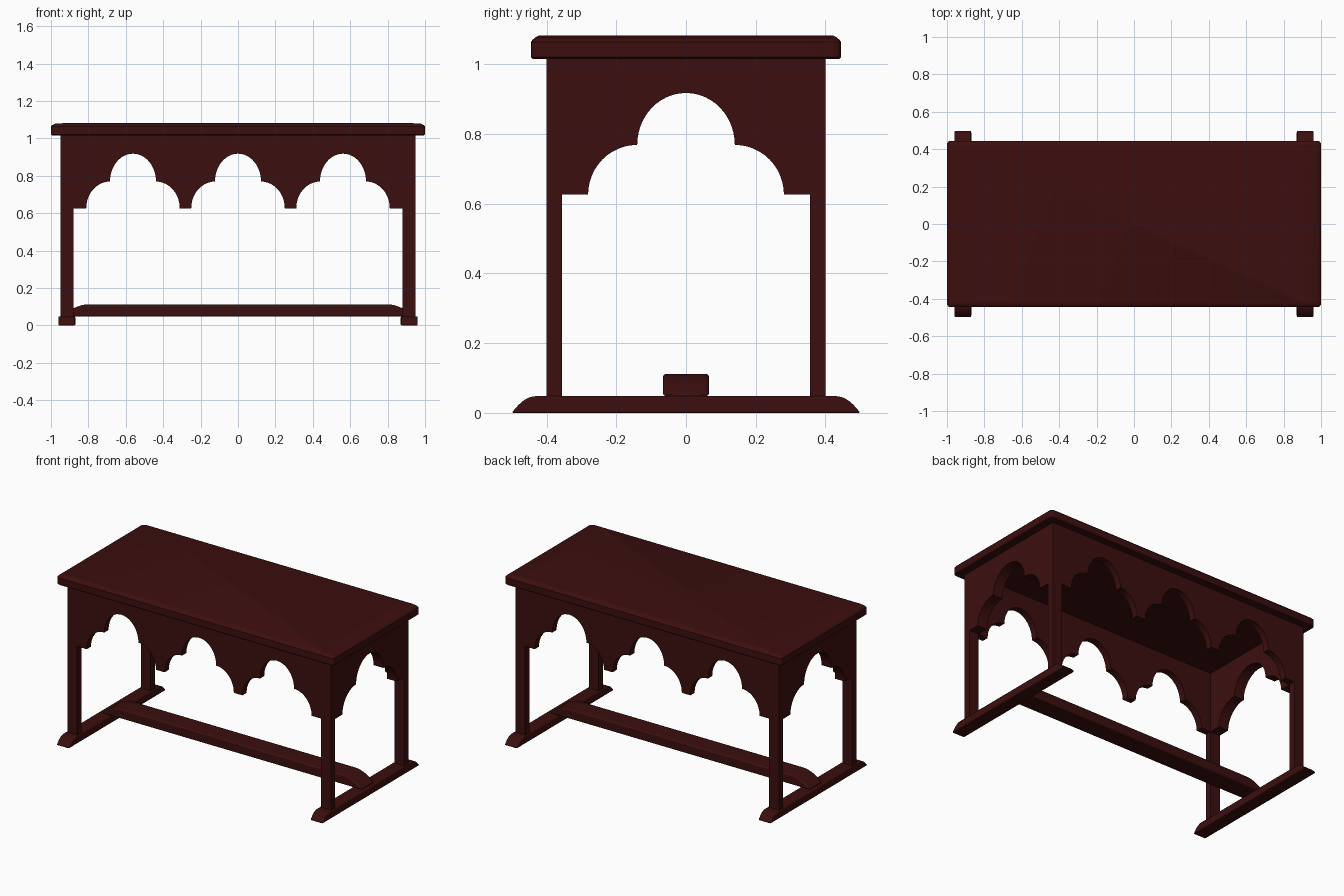
import bpy, bmesh, math
from mathutils import Vector

if "Cube" in bpy.data.objects:
    bpy.data.objects.remove(bpy.data.objects["Cube"])

wood = bpy.data.materials.new("dark red wood")
wood.diffuse_color = (0.045, 0.0045, 0.0045, 1)
wood.use_nodes = True
wood.node_tree.nodes["Principled BSDF"].inputs["Base Color"].default_value = wood.diffuse_color


def finish(name, bm, bevel=0):
    bmesh.ops.recalc_face_normals(bm, faces=bm.faces)
    me = bpy.data.meshes.new(name)
    bm.to_mesh(me)
    bm.free()
    me.materials.append(wood)
    ob = bpy.data.objects.new(name, me)
    bpy.context.collection.objects.link(ob)
    bpy.ops.object.select_all(action='DESELECT')
    ob.select_set(True)
    bpy.context.view_layer.objects.active = ob
    bpy.ops.object.shade_smooth_by_angle(angle=math.radians(30))
    if bevel:
        m = ob.modifiers.new("soft edges", 'BEVEL')
        m.width, m.segments, m.limit_method = bevel, 2, 'ANGLE'
    return ob


def slab(name, outline, axis, a, b, bevel=0):
    """Extrude an outline of (along, z) points from a to b across the given axis."""
    bm = bmesh.new()
    place = (lambda u, z: (u, a, z)) if axis == 'y' else (lambda u, z: (a, u, z))
    face = bm.faces.new([bm.verts.new(place(u, z)) for u, z in outline])
    res = bmesh.ops.extrude_face_region(bm, geom=[face])
    verts = [g for g in res['geom'] if isinstance(g, bmesh.types.BMVert)]
    step = Vector((0, b - a, 0)) if axis == 'y' else Vector((b - a, 0, 0))
    bmesh.ops.translate(bm, verts=verts, vec=step)
    return finish(name, bm, bevel)


LOW, MID, PEAK, TOP = 0.626, 0.769, 0.918, 1.02


def trefoil(cx, inner, outer, n=12):
    """Three-lobed arch from left to right: quarter, half, quarter lobe."""
    left = [(cx - inner - (outer - inner) * math.cos(t), LOW + (MID - LOW) * math.sin(t))
            for t in (math.pi / 2 * i / n for i in range(n + 1))]
    crown = [(cx - inner * math.cos(t), MID + (PEAK - MID) * math.sin(t))
             for t in (math.pi * i / (2 * n) for i in range(1, 2 * n))]
    right = [(2 * cx - u, z) for u, z in reversed(left)]
    return left + crown + right


def rocker(half, flat, z0, z1, n=7):
    """Bar profile whose ends curve down to a point."""
    end = [(flat + (half - flat) * i / n, z0 + (z1 - z0) * (1 - (i / n) ** 2))
           for i in range(n + 1)]
    return end + [(-u, z) for u, z in reversed(end)]


# front and back frames: two posts and a three-arched apron
frame = [(-0.95, TOP), (-0.95, 0.045), (-0.88, 0.045), (-0.88, LOW)]
for cx in (-0.5615, 0, 0.5615):
    frame += trefoil(cx, 0.123, 0.25)
frame += [(0.88, LOW), (0.88, 0.045), (0.95, 0.045), (0.95, TOP)]
slab("front_frame", frame, 'y', -0.40, -0.356)
slab("back_frame", frame, 'y', 0.356, 0.40)

# side aprons and feet
side = [(-0.356, TOP), (-0.356, LOW)] + trefoil(0, 0.14, 0.281) + [(0.356, LOW), (0.356, TOP)]
for s, word in ((-1, "left"), (1, "right")):
    slab(word + "_apron", side, 'x', s * 0.88, s * 0.95)
    slab(word + "_foot", rocker(0.5, 0.43, 0, 0.048), 'x', s * 0.87, s * 0.96, 0.005)

# stretcher between the feet
slab("stretcher", rocker(0.94, 0.80, 0.048, 0.112), 'y', -0.066, 0.066, 0.008)

# tabletop: stacked rounded rectangles
bm = bmesh.new()
rings = []
for z, hx, hy in ((1.016, 0.994, 0.44), (1.021, 1.0, 0.445), (1.064, 1.0, 0.445),
                  (1.071, 0.994, 0.44), (1.079, 0.975, 0.43), (1.083, 0.89, 0.422)):
    ring, r = [], 0.02
    for k, (sx, sy) in enumerate(((1, 1), (-1, 1), (-1, -1), (1, -1))):
        for i in range(5):
            t = math.pi / 2 * (k + i / 4)
            ring.append(bm.verts.new((sx * (hx - r) + r * math.cos(t),
                                      sy * (hy - r) + r * math.sin(t), z)))
    rings.append(ring)
for lo, hi in zip(rings, rings[1:]):
    for i in range(len(lo)):
        j = (i + 1) % len(lo)
        bm.faces.new((lo[i], lo[j], hi[j], hi[i]))
bm.faces.new(rings[0])
bm.faces.new(rings[-1])
finish("tabletop", bm)
